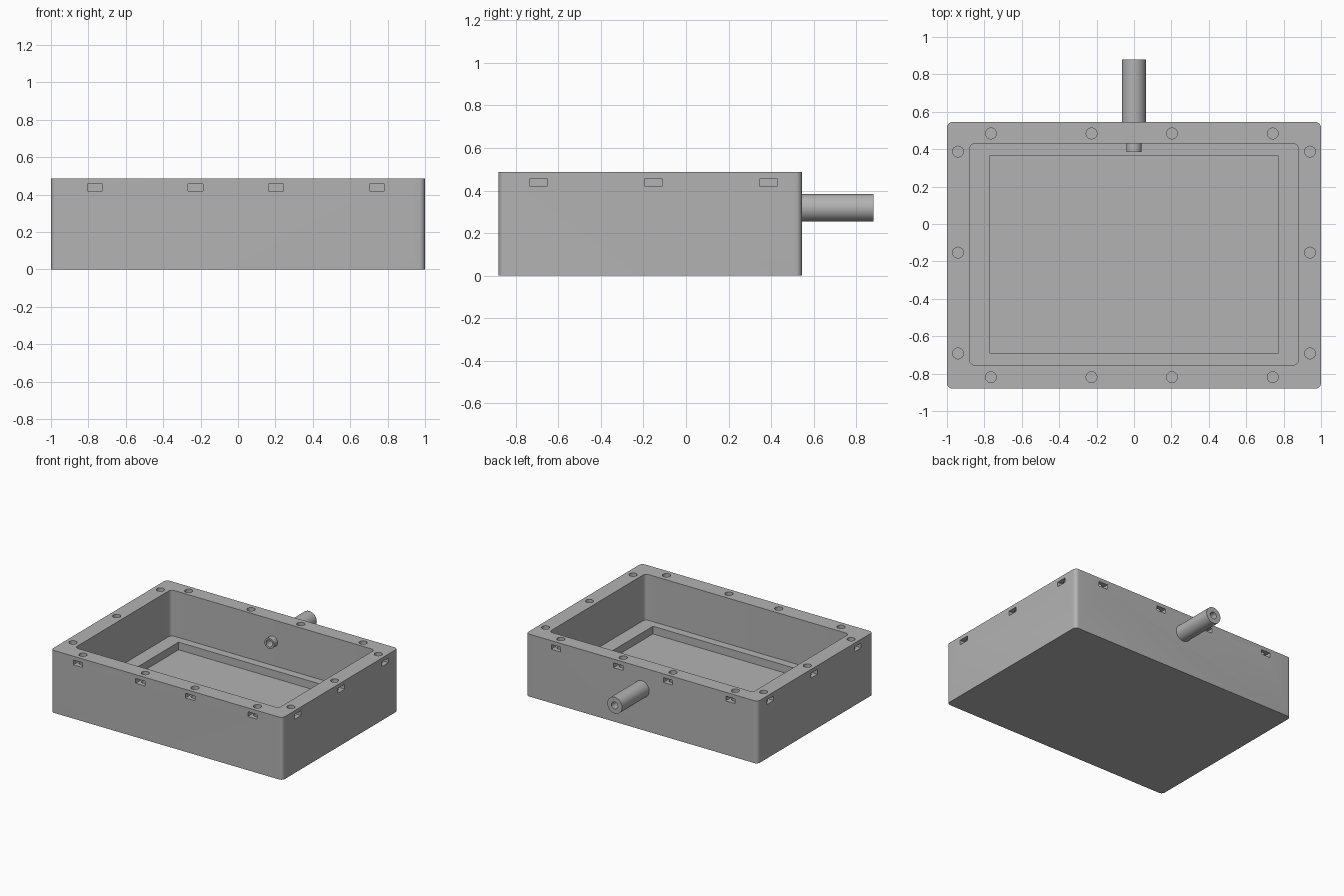
import bpy, bmesh, math
from mathutils import Matrix, Vector

cube = bpy.data.objects.get("Cube")
if cube:
    bpy.data.objects.remove(cube, do_unlink=True)

grey = bpy.data.materials.new("plain grey")
grey.use_nodes = True
COLOUR = (0.45, 0.45, 0.45, 1)
grey.diffuse_color = COLOUR
grey.node_tree.nodes["Principled BSDF"].inputs["Base Color"].default_value = COLOUR

BACK, FRONT, TOP = 0.545, -0.88, 0.487
TUBE_Z = 0.319


def add_box(bm, x0, x1, y0, y1, z0, z1, radius=0):
    """Box with optionally rounded vertical edges."""
    size = Vector((x1 - x0, y1 - y0, z1 - z0))
    centre = Vector((x0 + x1, y0 + y1, z0 + z1)) / 2
    made = bmesh.ops.create_cube(bm, size=1, matrix=Matrix.Translation(centre) @ Matrix.Diagonal((*size, 1)))
    if radius:
        edges = {e for v in made["verts"] for e in v.link_edges
                 if abs(e.verts[0].co.z - e.verts[1].co.z) > size.z / 2}
        bmesh.ops.bevel(bm, geom=list(edges), offset=radius, segments=8, profile=0.5, affect='EDGES')


def add_cylinder(bm, centre, radius, length, along_y=False, sides=32):
    turn = Matrix.Rotation(math.pi / 2, 4, 'X') if along_y else Matrix()
    bmesh.ops.create_cone(bm, cap_ends=True, segments=sides, radius1=radius, radius2=radius,
                          depth=length, matrix=Matrix.Translation(centre) @ turn)


def add_rod(bm, y0, y1, radius):
    add_cylinder(bm, (0, (y0 + y1) / 2, TUBE_Z), radius, y1 - y0, True, 40)


def finish(name, bm):
    mesh = bpy.data.meshes.new(name)
    bm.to_mesh(mesh)
    bm.free()
    obj = bpy.data.objects.new(name, mesh)
    bpy.context.collection.objects.link(obj)
    mesh.materials.append(grey)
    return obj


def combine(target, tool, operation):
    mod = target.modifiers.new(tool.name, 'BOOLEAN')
    mod.operation, mod.solver, mod.object = operation, 'EXACT', tool
    bpy.context.view_layer.objects.active = target
    bpy.ops.object.modifier_apply(modifier=mod.name)
    bpy.data.objects.remove(tool, do_unlink=True)


# Outer block
bm = bmesh.new()
add_box(bm, -1, 1, FRONT, BACK, 0, TOP, 0.03)
box = finish("open_box", bm)

# Main cavity, then the shallow floor recess that leaves a ledge
bm = bmesh.new()
add_box(bm, -0.88, 0.88, -0.755, 0.43, 0.13, TOP + 0.1, 0.03)
combine(box, finish("cavity_cutter", bm), 'DIFFERENCE')
bm = bmesh.new()
add_box(bm, -0.77, 0.77, -0.692, 0.367, 0.07, 0.2)
combine(box, finish("recess_cutter", bm), 'DIFFERENCE')

# Rim screw holes and the nut slots that meet them from outside
holes, slots = bmesh.new(), bmesh.new()
HALF, DEPTH, LOW, HIGH = 0.04, 0.095, 0.42, 0.457
for x in (-0.765, -0.227, 0.203, 0.742):
    for edge, inward in ((FRONT, 1), (BACK, -1)):
        add_cylinder(holes, (x, edge + inward * 0.061, TOP), 0.029, 0.24)
        y0, y1 = sorted((edge - inward * 0.05, edge + inward * DEPTH))
        add_box(slots, x - HALF, x + HALF, y0, y1, LOW, HIGH)
for y in (-0.692, -0.153, 0.387):
    for side in (-1, 1):
        add_cylinder(holes, (side * 0.941, y, TOP), 0.029, 0.24)
        x0, x1 = sorted((side * 1.05, side * (1 - DEPTH)))
        add_box(slots, x0, x1, y - HALF, y + HALF, LOW, HIGH)
combine(box, finish("slot_cutter", slots), 'DIFFERENCE')
combine(box, finish("hole_cutter", holes), 'DIFFERENCE')

# Pipe outside the back wall, with a narrow spigot inside
bm = bmesh.new()
add_rod(bm, 0.5, 0.88, 0.064)
combine(box, finish("outer_pipe", bm), 'UNION')
bm = bmesh.new()
add_rod(bm, 0.385, 0.48, 0.041)
combine(box, finish("inner_spigot", bm), 'UNION')
bm = bmesh.new()
add_rod(bm, 0.3, 1, 0.027)
combine(box, finish("bore_cutter", bm), 'DIFFERENCE')

# Smooth round surfaces, crisp edges
bpy.ops.object.select_all(action='DESELECT')
box.select_set(True)
bpy.context.view_layer.objects.active = box
bpy.ops.object.shade_smooth_by_angle(angle=math.radians(30))
